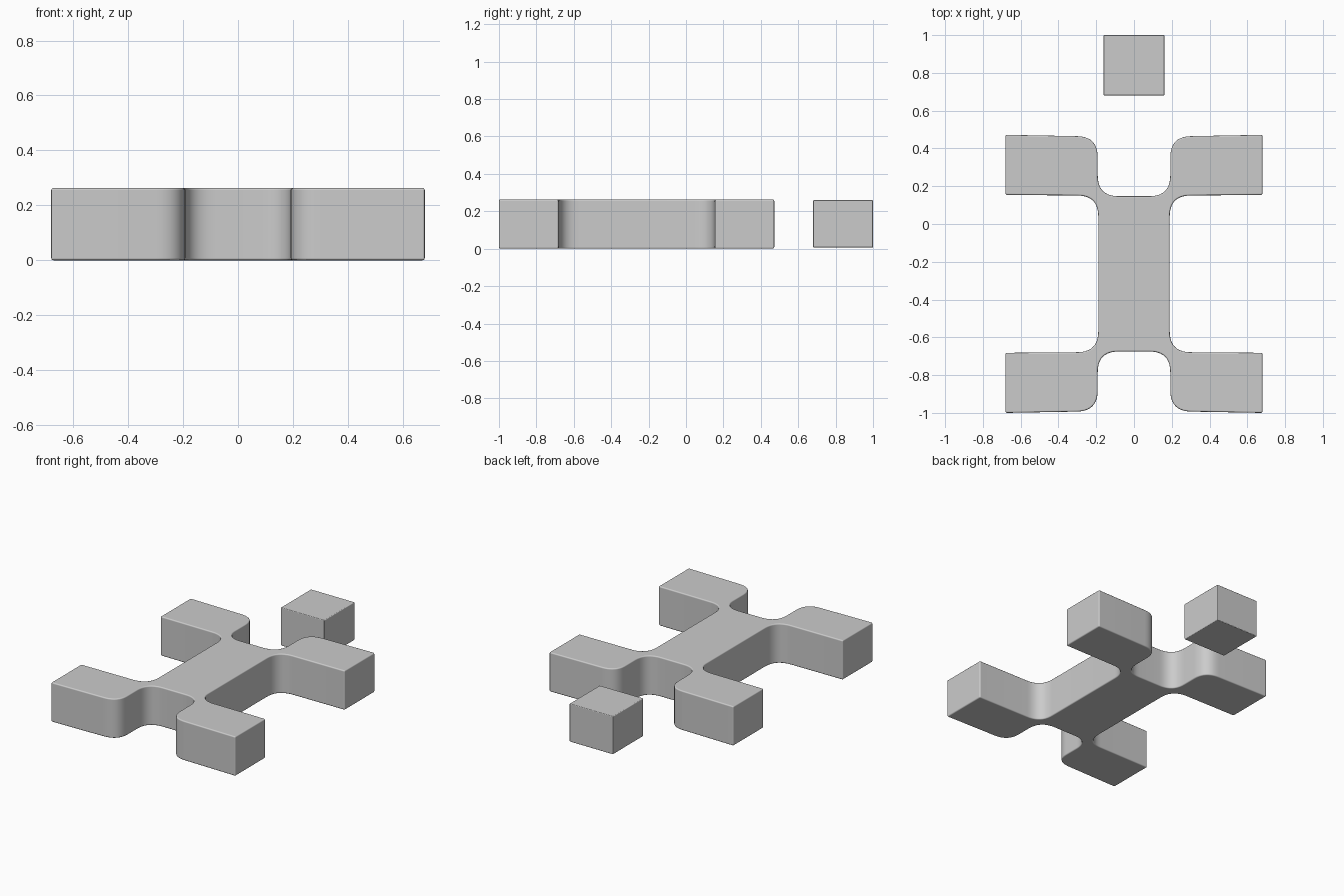
import bpy, bmesh
from mathutils import Vector

if "Cube" in bpy.data.objects:
    bpy.data.objects.remove(bpy.data.objects["Cube"])

HEIGHT = 0.263
CENTRE_Y = -0.264


def fillet(prev, corner, nxt, d, steps=10):
    """Soft curve replacing a corner, reaching d along both sides."""
    if d == 0:
        return [corner]
    a = corner + (prev - corner).normalized() * d
    b = corner + (nxt - corner).normalized() * d
    return [a * (1 - t) ** 2 + corner * 2 * t * (1 - t) + b * t * t
            for t in (i / steps for i in range(steps + 1))]


def finish(name, bm, bevel):
    bmesh.ops.recalc_face_normals(bm, faces=bm.faces)
    for f in bm.faces:
        f.smooth = True
    mesh = bpy.data.meshes.new(name)
    bm.to_mesh(mesh)
    bm.free()
    obj = bpy.data.objects.new(name, mesh)
    bpy.context.collection.objects.link(obj)
    mod = obj.modifiers.new("soft_edges", 'BEVEL')
    mod.width = bevel
    mod.segments = 3
    mod.limit_method = 'ANGLE'
    mod.angle_limit = 1.0
    mod.use_clamp_overlap = False
    mod.harden_normals = True
    return obj


# Body: trunk with four arms, one quadrant of outline (x, y, fillet reach)
quarter = [(0.192, 0.411, 0.11), (0.192, 0.727, 0.11), (0.68, 0.736, 0),
           (0.68, 0.418, 0), (0.189, 0.414, 0.11)]
right = quarter + [(x, -y, d) for x, y, d in reversed(quarter)]
corners = right + [(-x, y, d) for x, y, d in reversed(right)]
pts = [Vector((x, y + CENTRE_Y, 0)) for x, y, _ in corners]
outline = []
for i, p in enumerate(pts):
    outline += fillet(pts[i - 1], p, pts[(i + 1) % len(pts)], corners[i][2])

bm = bmesh.new()
base = bm.faces.new([bm.verts.new(p) for p in outline])
top = bmesh.ops.extrude_face_region(bm, geom=[base], use_keep_orig=True)
bmesh.ops.translate(bm, vec=(0, 0, HEIGHT),
                    verts=[v for v in top["geom"] if isinstance(v, bmesh.types.BMVert)])
finish("body_with_arms", bm, 0.008)

# Head: separate block behind the body
bm = bmesh.new()
bmesh.ops.create_cube(bm, size=1)
bmesh.ops.scale(bm, vec=(0.322, 0.32, 0.254), verts=bm.verts)
bmesh.ops.translate(bm, vec=(0, 0.84, 0.133), verts=bm.verts)
finish("head_block", bm, 0.005)
